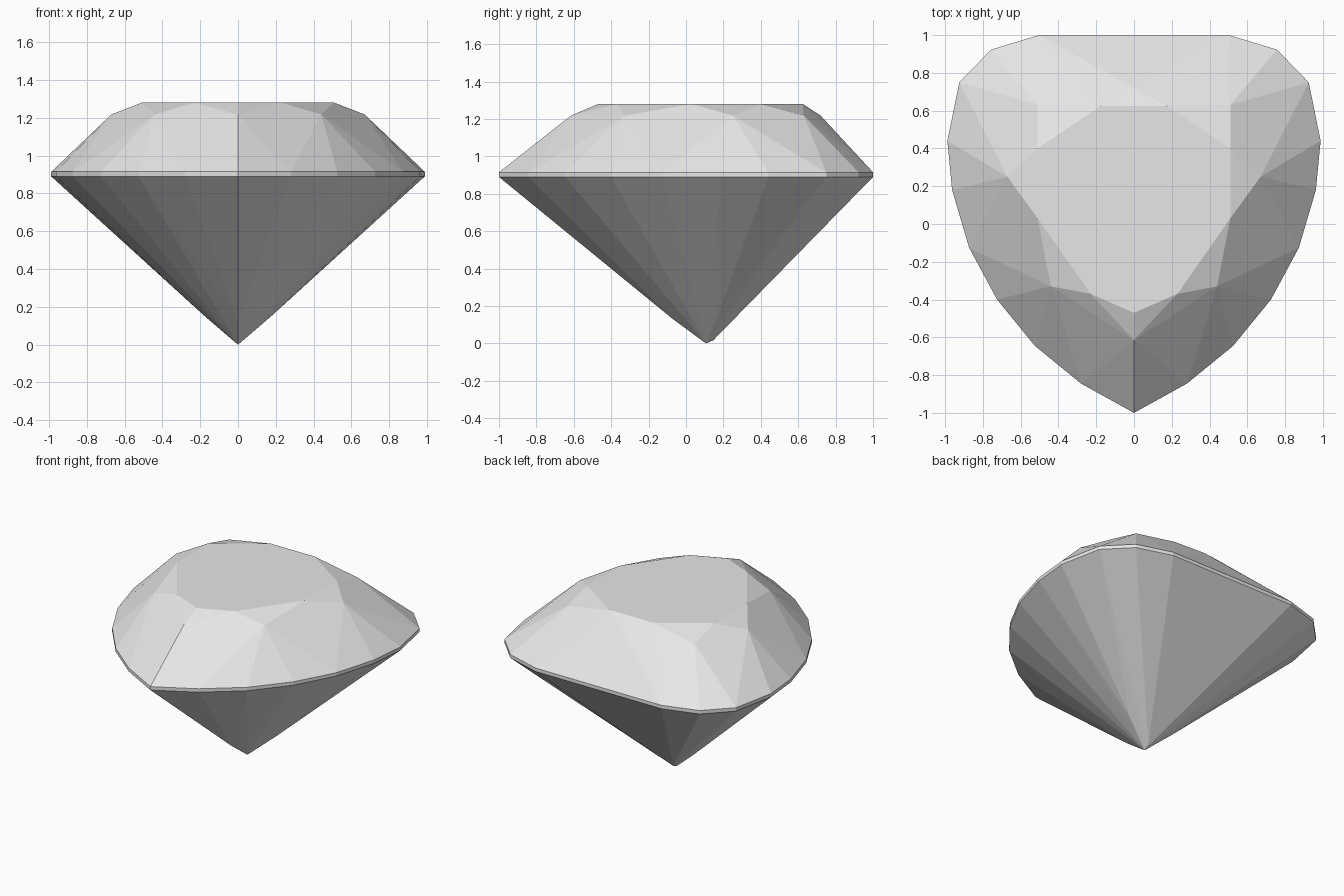
import bpy, bmesh, math

cube = bpy.data.objects.get("Cube")
if cube:
    bpy.data.objects.remove(cube, do_unlink=True)

# One half (+x) of each ring of facet corners
GIRDLE = [(0, -1), (0.28, -0.845), (0.525, -0.645), (0.725, -0.4), (0.873, -0.125),
          (0.963, 0.18), (0.988, 0.44), (0.925, 0.75), (0.757, 0.923), (0.503, 1)]
STARS = [(0, -0.615), (0.44, -0.33), (0.67, 0.25), (0.51, 0.63), (0, 0.72)]
TABLE = [(0, -0.47), (0.23, -0.37), (0.51, 0.03), (0.51, 0.4), (0.175, 0.625)]
CULET = [(0, 0.107, 0), (0, 0.145, 0.016), (0, -0.07, 0.13), (0.175, 0.17, 0.15)]


def ring(half, z):
    return [(x, y, z) for x, y in half]


def mirrored(points):
    return points + [(-x, y, z) for x, y, z in points if x > 0]


# Cut stone: girdle band, crown facets, flat table and pointed pavilion
corners = mirrored(ring(GIRDLE, 0.89) + ring(GIRDLE, 0.915) + ring(STARS, 1.218)
                   + ring(TABLE, 1.28) + CULET)
bm = bmesh.new()
for p in corners:
    bm.verts.new(p)
hull = bmesh.ops.convex_hull(bm, input=bm.verts[:])
bmesh.ops.delete(bm, geom=[v for v in bm.verts if not v.link_faces], context='VERTS')
bmesh.ops.dissolve_limit(bm, angle_limit=math.radians(0.5), verts=bm.verts[:], edges=bm.edges[:])
bmesh.ops.recalc_face_normals(bm, faces=bm.faces[:])

mesh = bpy.data.meshes.new("gemstone")
bm.to_mesh(mesh)
bm.free()
gem = bpy.data.objects.new("gemstone", mesh)
bpy.context.collection.objects.link(gem)

# Pale grey stone
colour = (0.8, 0.8, 0.8, 1)
mat = bpy.data.materials.new("pale_grey")
mat.use_nodes = True
mat.diffuse_color = colour
mat.node_tree.nodes["Principled BSDF"].inputs["Base Color"].default_value = colour
mesh.materials.append(mat)
